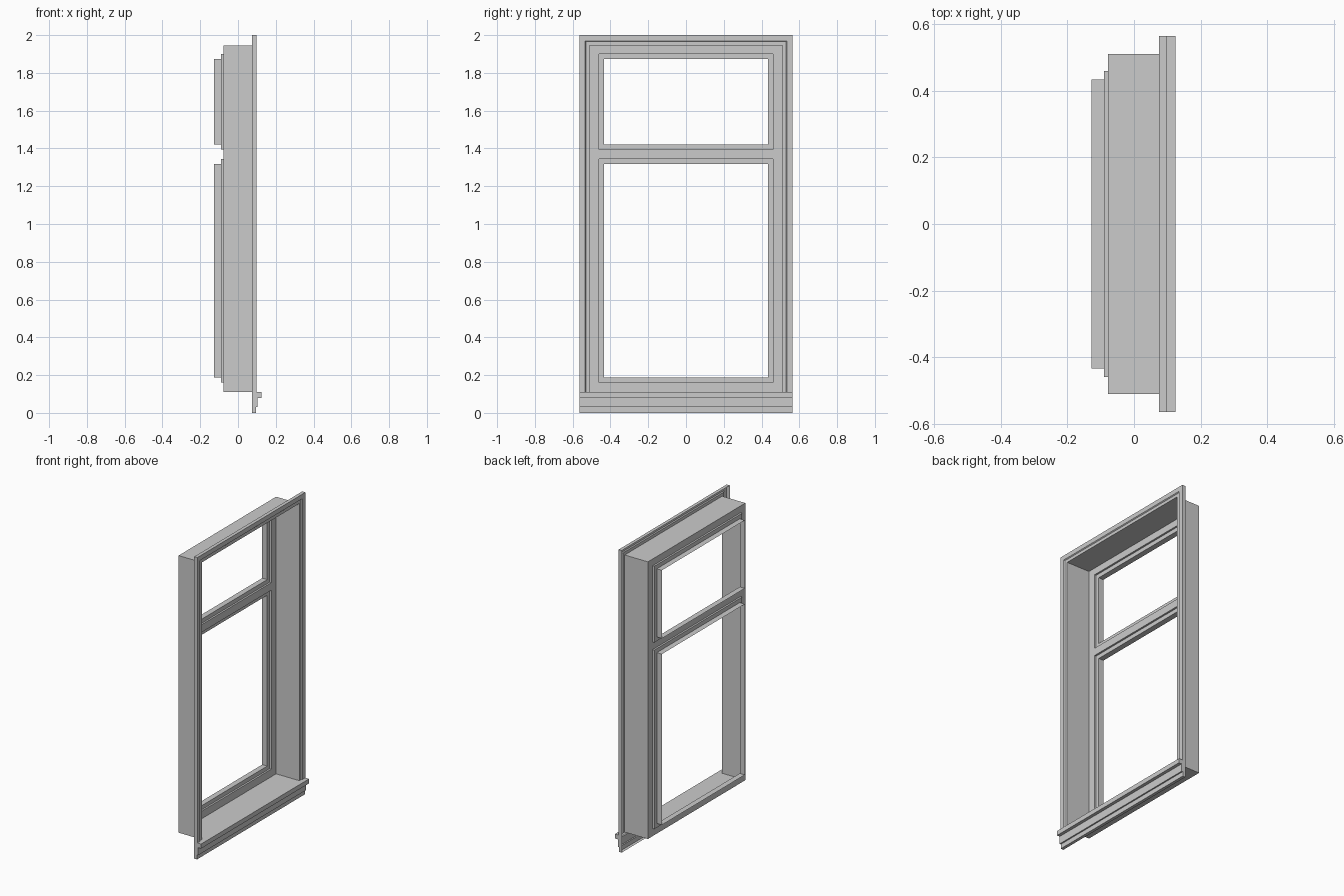
import bpy, bmesh

if "Cube" in bpy.data.objects:
    bpy.data.objects.remove(bpy.data.objects["Cube"])


def finish(name, bm):
    bmesh.ops.remove_doubles(bm, verts=bm.verts, dist=1e-5)
    bmesh.ops.recalc_face_normals(bm, faces=bm.faces)
    me = bpy.data.meshes.new(name)
    bm.to_mesh(me)
    bm.free()
    ob = bpy.data.objects.new(name, me)
    bpy.context.collection.objects.link(ob)
    return ob


def loft(name, rings, closed=True):
    """Skin a list of equal-length point loops."""
    bm = bmesh.new()
    loops = [[bm.verts.new(p) for p in r] for r in rings]
    for a, b in zip(loops, loops[1:]):
        n = len(a)
        for i in range(n if closed else n - 1):
            j = (i + 1) % n
            bm.faces.new((a[i], a[j], b[j], b[i]))
    return finish(name, bm)


def rect(x, half, z0, z1):
    return [(x, -half, z0), (x, half, z0), (x, half, z1), (x, -half, z1)]


X_BACK, SILL_Z, HEAD_Z, JAMB_Y = -0.078, 0.11, 1.945, 0.51
LOWER, UPPER = (0.16, 1.345), (1.395, 1.90)

# deep jamb lining around the opening
loft("jamb_lining", [rect(0.092, JAMB_Y, SILL_Z, HEAD_Z),
                     rect(X_BACK, JAMB_Y, SILL_Z, HEAD_Z)])

# flat window frame with mullion: a grid with the two sash cells left open
bm = bmesh.new()
ys = (-JAMB_Y, -0.46, 0.46, JAMB_Y)
zs = (SILL_Z, *LOWER, *UPPER, HEAD_Z)
for i in range(3):
    for j in range(5):
        if i == 1 and j in (1, 3):
            continue
        bm.faces.new([bm.verts.new((X_BACK, y, z)) for y, z in (
            (ys[i], zs[j]), (ys[i + 1], zs[j]),
            (ys[i + 1], zs[j + 1]), (ys[i], zs[j + 1]))])
finish("window_frame", bm)

# stepped sash reveals
for name, (z0, z1) in (("lower_sash", LOWER), ("upper_sash", UPPER)):
    loft(name, [rect(X_BACK, 0.46, z0, z1), rect(-0.09, 0.46, z0, z1),
                rect(-0.09, 0.434, z0 + 0.027, z1 - 0.027),
                rect(-0.127, 0.434, z0 + 0.027, z1 - 0.027)])

# mitred casing on both sides and the head: (half width, x, head height)
profile = [(0.565, 0.075, 2.0), (0.565, 0.098, 2.0), (0.535, 0.098, 1.97),
           (0.53, 0.092, 1.965), (JAMB_Y, 0.092, HEAD_Z)]
loft("casing", [[(x, -h, SILL_Z), (x, -h, t), (x, h, t), (x, h, SILL_Z)]
                for h, x, t in profile], closed=False)

# sill nose and apron moulding, with end caps
section = [(0.075, 0.11), (0.125, 0.11), (0.125, 0.08), (0.104, 0.08),
           (0.104, 0.03), (0.095, 0.03), (0.095, 0.0), (0.075, 0.0)]
bm = bmesh.new()
ends = [[bm.verts.new((x, y, z)) for x, z in section] for y in (-0.565, 0.565)]
for end in ends:
    bm.faces.new(end)
for i in range(len(section) - 1):
    bm.faces.new((ends[0][i], ends[0][i + 1], ends[1][i + 1], ends[1][i]))
finish("sill_and_apron", bm)
